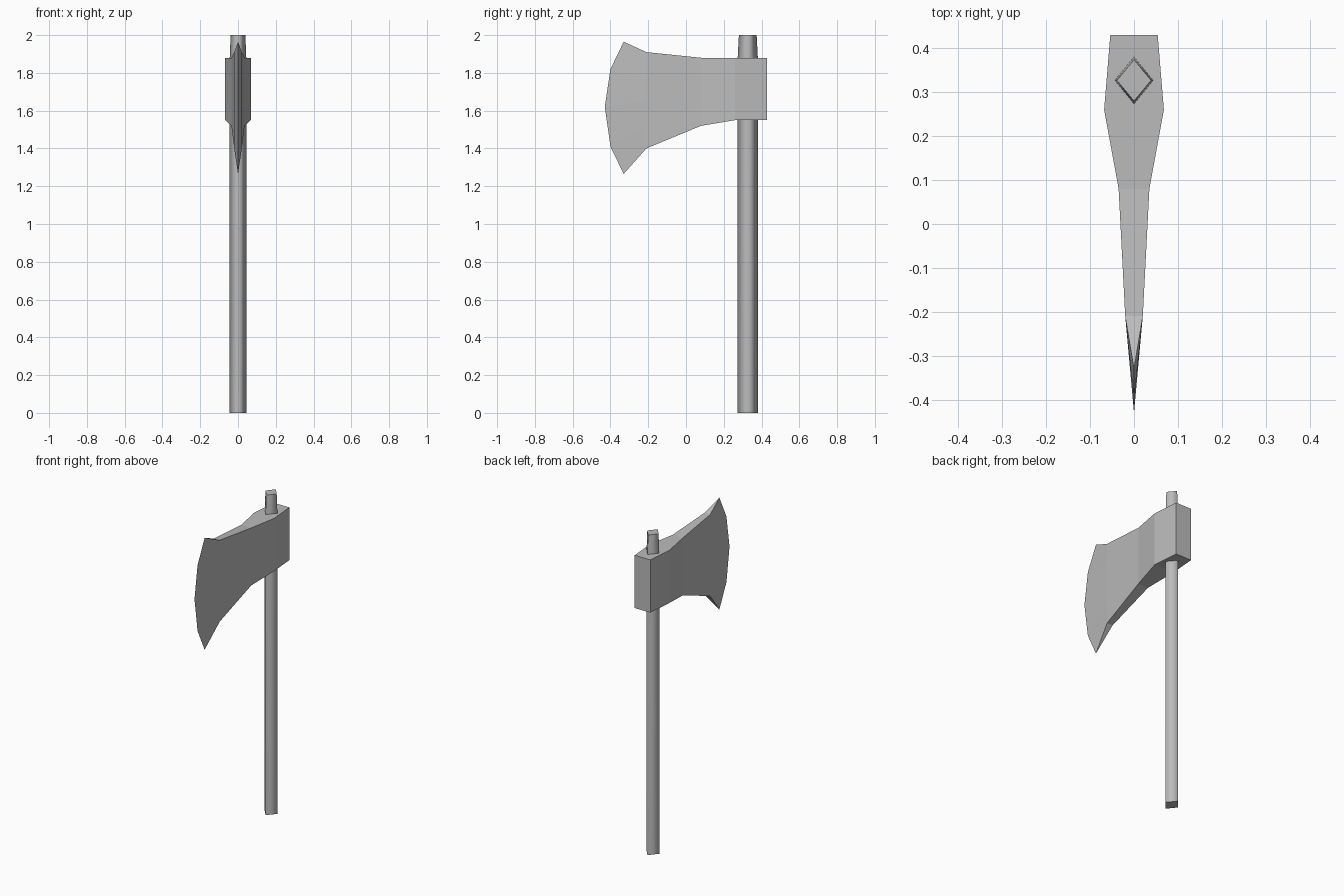
import bpy
import bmesh

cube = bpy.data.objects.get("Cube")
if cube:
    bpy.data.objects.remove(cube, do_unlink=True)

grey = bpy.data.materials.new("plain_grey")
grey.use_nodes = True
grey.diffuse_color = (0.5, 0.5, 0.5, 1)
grey.node_tree.nodes["Principled BSDF"].inputs["Base Color"].default_value = (0.5, 0.5, 0.5, 1)


def loft(name, rings):
    """Skin a list of equal closed rings and cap both ends."""
    bm = bmesh.new()
    loops = [[bm.verts.new(p) for p in ring] for ring in rings]
    for a, b in zip(loops, loops[1:]):
        for i in range(len(a)):
            j = (i + 1) % len(a)
            bm.faces.new((a[i], a[j], b[j], b[i]))
    bm.faces.new(loops[0])
    bm.faces.new(loops[-1])
    # Close the sharp edge and drop collapsed faces
    bmesh.ops.remove_doubles(bm, verts=bm.verts, dist=0.0005)
    bmesh.ops.dissolve_degenerate(bm, edges=bm.edges, dist=0.0005)
    bmesh.ops.recalc_face_normals(bm, faces=bm.faces)
    mesh = bpy.data.meshes.new(name)
    bm.to_mesh(mesh)
    bm.free()
    mesh.materials.append(grey)
    obj = bpy.data.objects.new(name, mesh)
    bpy.context.collection.objects.link(obj)
    return obj


# Handle: diamond section, tapering above the head
def diamond(z, rx, ry, cy=0.327):
    return [(rx, cy, z), (0, cy + ry, z), (-rx, cy, z), (0, cy - ry, z)]


handle = loft("handle", [diamond(0, 0.045, 0.055), diamond(1.85, 0.045, 0.055),
                         diamond(2, 0.039, 0.047)])
for face in handle.data.polygons:
    face.use_smooth = abs(face.normal.z) < 0.9

# Axe head: cross-sections from the poll forward to the curved cutting edge
ROWS = 4


def section(y, half, low, high):
    heights = [low + (high - low) * i / ROWS for i in range(ROWS + 1)]
    return [(half, y, z) for z in heights] + [(-half, y, z) for z in reversed(heights)]


edge = [(-0.33, 1.265), (-0.40, 1.41), (-0.43, 1.62), (-0.40, 1.82), (-0.33, 1.965)]
cutting_edge = [(0, y, z) for y, z in edge + edge[::-1]]

loft("axe_head", [section(0.43, 0.054, 1.55, 1.88),
                  section(0.26, 0.068, 1.55, 1.88),
                  section(0.08, 0.035, 1.52, 1.88),
                  section(-0.21, 0.02, 1.40, 1.91),
                  cutting_edge])
